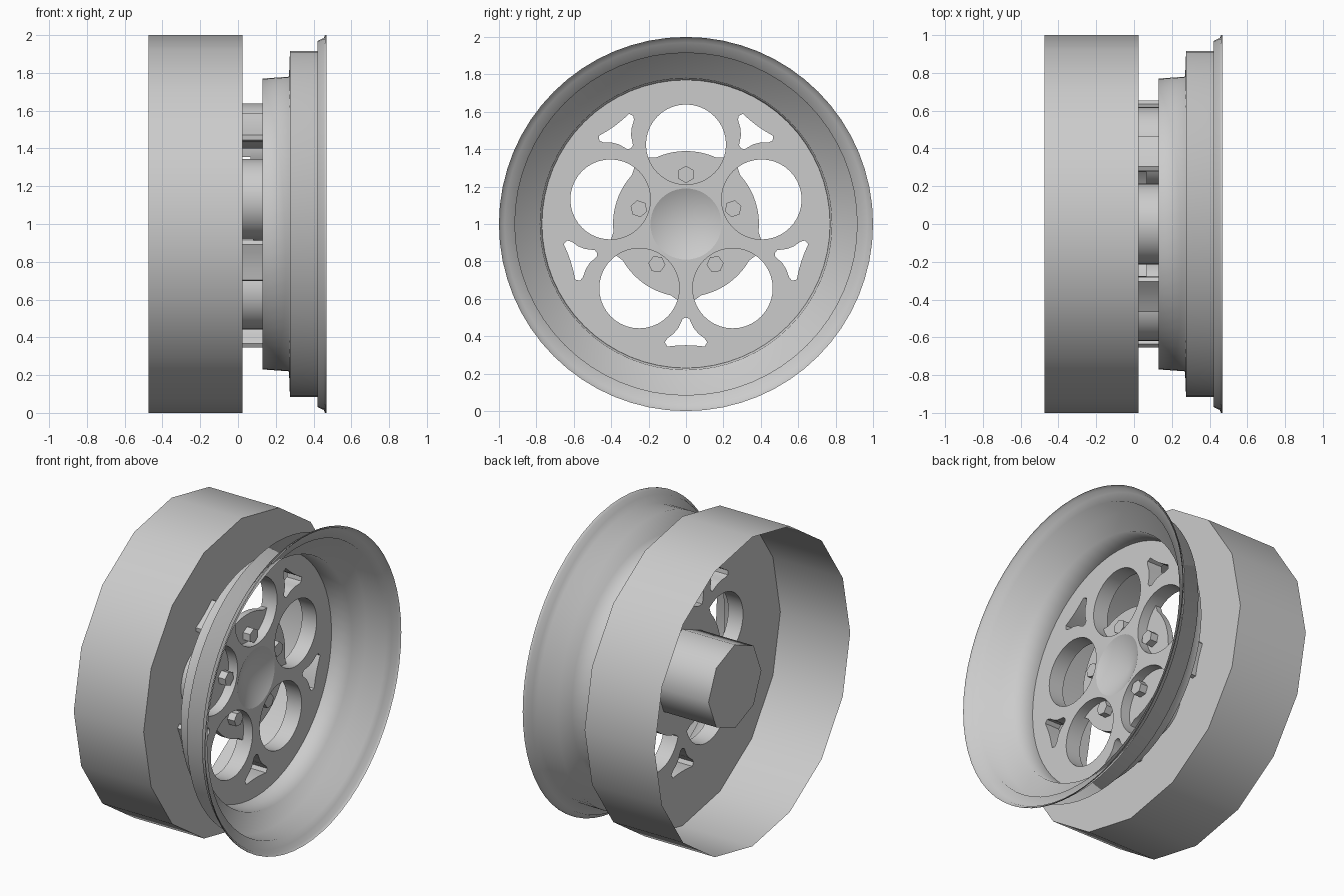
import bpy, bmesh
from math import sin, cos, pi, radians

if "Cube" in bpy.data.objects:
    bpy.data.objects.remove(bpy.data.objects["Cube"], do_unlink=True)

GREY = bpy.data.materials.new("wheel grey")
GREY.use_nodes = True
GREY.diffuse_color = (0.6, 0.6, 0.6, 1)
GREY.node_tree.nodes["Principled BSDF"].inputs["Base Color"].default_value = (0.6, 0.6, 0.6, 1)

# Depths along the axle and main radii
BACK, FLOOR, FACE = 0.025, 0.065, 0.13
HOLE_D, HOLE_R, FLANGE_R, BORE_R, DISC_R = 0.425, 0.214, 0.39, 0.19, 0.77


def finish(bm, name, angle=50, fix_normals=True):
    if fix_normals:
        bmesh.ops.recalc_face_normals(bm, faces=bm.faces)
    me = bpy.data.meshes.new(name)
    bm.to_mesh(me)
    bm.free()
    me.materials.append(GREY)
    ob = bpy.data.objects.new(name, me)
    ob.location.z = 1
    bpy.context.collection.objects.link(ob)
    bpy.ops.object.select_all(action='DESELECT')
    ob.select_set(True)
    bpy.context.view_layer.objects.active = ob
    bpy.ops.object.shade_smooth_by_angle(angle=radians(angle))
    return ob


def ring(radius, n):
    return [(radius * sin(2 * pi * i / n), radius * cos(2 * pi * i / n)) for i in range(n)]


def spin(points, angle):
    c, s = cos(angle), sin(angle)
    return [(y * c - z * s, y * s + z * c) for y, z in points]


def five(points):
    return [spin(points, 2 * pi * k / 5) for k in range(5)]


def add_loop(bm, points, x):
    return [bm.verts.new((x, y, z)) for y, z in points]


def skin(bm, a, b):
    for i in range(len(a)):
        j = (i + 1) % len(a)
        bm.faces.new((a[i], a[j], b[j], b[i]))


def plate(name, loops, x, facing):
    bm = bmesh.new()
    edges = []
    for points in loops:
        vs = add_loop(bm, points, x)
        edges += [bm.edges.new((vs[i - 1], vs[i])) for i in range(len(vs))]
    bmesh.ops.triangle_fill(bm, use_beauty=True, edges=edges, normal=(facing, 0, 0))
    bm.normal_update()
    for f in bm.faces:
        if f.normal.x * facing < 0:
            f.normal_flip()
    return finish(bm, name, fix_normals=False)


def walls(name, loops, x0, x1):
    bm = bmesh.new()
    for points in loops:
        skin(bm, add_loop(bm, points, x0), add_loop(bm, points, x1))
    return finish(bm, name)


def lathe(name, profile, n, angle=50, cap=False):
    bm = bmesh.new()
    rows = [add_loop(bm, ring(r, n), x) for x, r in profile]
    for a, b in zip(rows, rows[1:]):
        skin(bm, a, b)
    if cap:
        bm.faces.new(rows[-1])
    return finish(bm, name, angle)


def arc(centre, radius, t0, t1, n):
    ts = [t0 + (t1 - t0) * i / n for i in range(n + 1)]
    return [(radius * sin(t), centre + radius * cos(t)) for t in ts]


# Outlines: round window, its open part and its covered floor part
T, A = 1.9, 0.42
outer_arc = arc(HOLE_D, HOLE_R, -T, T, 24)
inner_arc = arc(HOLE_D, HOLE_R, T, 2 * pi - T, 16)
flange_arc = arc(0, FLANGE_R, A, -A, 10)
window = five(outer_arc + inner_arc[1:-1])
opening = five(outer_arc + flange_arc)
pocket = five(inner_arc + flange_arc[::-1])

# Outline: small rounded triangle between windows
half = [(0.018, -0.507), (0.04, -0.555), (0.065, -0.585), (0.1, -0.612),
        (0.113, -0.632), (0.1, -0.655), (0.05, -0.65)]
triangle = five([(0, -0.5)] + half + [(0, -0.648)] + [(-y, z) for y, z in reversed(half)])

# Wheel disc: front face, recessed floors, window walls, back face
plate("disc_face", [ring(DISC_R, 64), ring(BORE_R, 48)] + window + triangle, FACE, 1)
for k, outline in enumerate(pocket):
    plate(f"lug_floor_{k + 1}", [outline], FLOOR, 1)
walls("window_walls", window, FLOOR, FACE)
walls("opening_walls", opening, BACK, FLOOR)
walls("triangle_walls", triangle, BACK, FACE)
plate("drum_face", [ring(1, 16)] + opening + triangle, BACK, -1)

# Drum open to the rear, and the hub inside it
lathe("drum_wall", [(-0.475, 1), (BACK, 1)], 16)
lathe("hub", [(BACK, 0.27), (-0.35, 0.27)], 8, cap=True)

# Hollow centre cone
bm = bmesh.new()
rim_loop = add_loop(bm, ring(BORE_R, 48), FACE)
apex = bm.verts.new((0.04, 0, 0))
for i in range(len(rim_loop)):
    bm.faces.new((rim_loop[i - 1], apex, rim_loop[i]))
bm.normal_update()
for f in bm.faces:
    if f.normal.x < 0:
        f.normal_flip()
finish(bm, "centre_bore", fix_normals=False)

# Stepped outer rim with a thin lip
lathe("outer_rim", [(FACE, DISC_R), (0.27, 0.78), (0.275, 0.915), (0.42, 0.915),
                    (0.422, 0.97), (0.455, 0.985), (0.46, 1), (0.468, 1)], 64, angle=180)

# Lug nuts
for k in range(5):
    bm = bmesh.new()
    base = [(y, z + 0.265) for y, z in ring(0.046, 6)]
    base = spin(base, 2 * pi * k / 5)
    low, high = add_loop(bm, base, FLOOR), add_loop(bm, base, 0.115)
    skin(bm, low, high)
    bm.faces.new(high)
    finish(bm, f"lug_nut_{k + 1}", angle=30)
